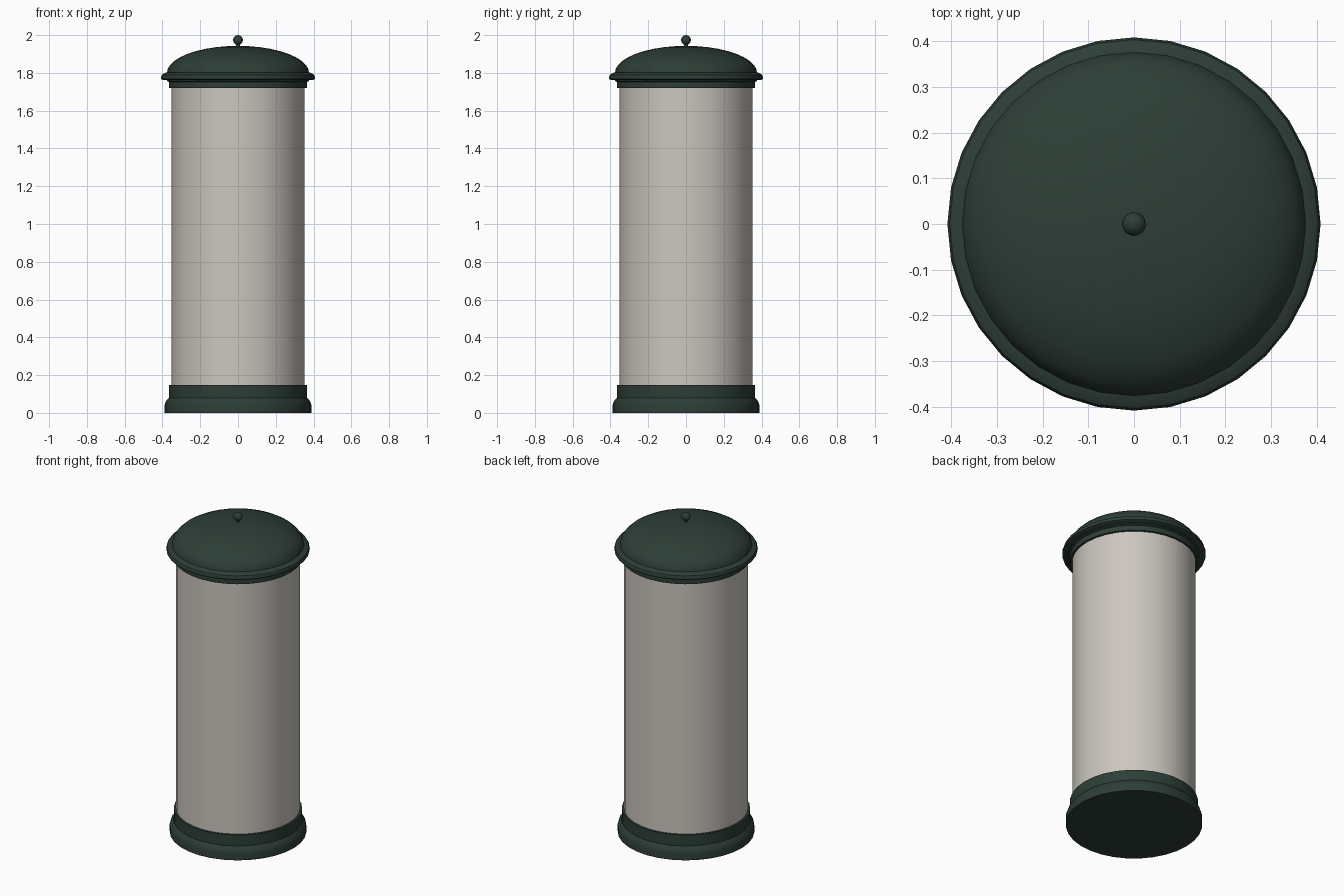
import bpy, bmesh, math

if "Cube" in bpy.data.objects:
    bpy.data.objects.remove(bpy.data.objects["Cube"])

SIDES = 32


def material(name, rgb):
    m = bpy.data.materials.new(name)
    m.diffuse_color = (*rgb, 1)
    m.use_nodes = True
    m.node_tree.nodes["Principled BSDF"].inputs["Base Color"].default_value = m.diffuse_color
    return m


green = material("dark green", (0.027, 0.048, 0.038))
stone = material("pale grey", (0.60, 0.57, 0.52))


def lathe(name, profile, mat, sides=SIDES, angle=35):
    """Revolve (radius, height) points around z; radius 0 makes a pole."""
    bm = bmesh.new()
    rings = []
    for r, z in profile:
        if r == 0:
            rings.append([bm.verts.new((0, 0, z))] * sides)
        else:
            rings.append([bm.verts.new((r * math.cos(2 * math.pi * i / sides),
                                        r * math.sin(2 * math.pi * i / sides), z))
                          for i in range(sides)])
    for a, b in zip(rings, rings[1:]):
        for i in range(sides):
            j = (i + 1) % sides
            quad = list(dict.fromkeys((a[i], a[j], b[j], b[i])))
            bm.faces.new(quad)
    bmesh.ops.recalc_face_normals(bm, faces=bm.faces)
    mesh = bpy.data.meshes.new(name)
    bm.to_mesh(mesh)
    bm.free()
    mesh.materials.append(mat)
    ob = bpy.data.objects.new(name, mesh)
    bpy.context.collection.objects.link(ob)
    bpy.ops.object.select_all(action='DESELECT')
    ob.select_set(True)
    bpy.context.view_layer.objects.active = ob
    bpy.ops.object.shade_smooth_by_angle(angle=math.radians(angle))
    return ob


# stepped plinth with a rounded shoulder
lathe("base", [(0, 0), (0.388, 0), (0.388, 0.045), (0.383, 0.06), (0.367, 0.08),
               (0.365, 0.08), (0.365, 0.148), (0, 0.148)], green)

# plain poster drum
lathe("drum", [(0, 0.14), (0.352, 0.14), (0.352, 1.73), (0, 1.73)], stone)

# collar under the roof
lathe("collar", [(0, 1.72), (0.365, 1.72), (0.365, 1.752), (0.375, 1.757),
                 (0.375, 1.77), (0, 1.77)], green)

# rounded overhanging rim
lathe("roof_rim", [(0, 1.762), (0.398, 1.762), (0.407, 1.768), (0.408, 1.778),
                   (0.403, 1.79), (0.38, 1.803), (0, 1.803)], green)

# shallow dome
dome = [(0.376 * math.cos(t), 1.80 + 0.143 * math.sin(t))
        for t in (math.pi / 2 * k / 10 for k in range(10))]
lathe("dome", [(0, 1.80)] + dome + [(0, 1.943)], green)

# finial: stem and ball
lathe("finial_stem", [(0, 1.93), (0.010, 1.93), (0.010, 1.96), (0, 1.96)], green, 16)
ball = [(0.026 * math.sin(math.pi * k / 10), 1.974 - 0.026 * math.cos(math.pi * k / 10))
        for k in range(1, 10)]
lathe("finial_ball", [(0, 1.948)] + ball + [(0, 2.0)], green, 16, 60)
